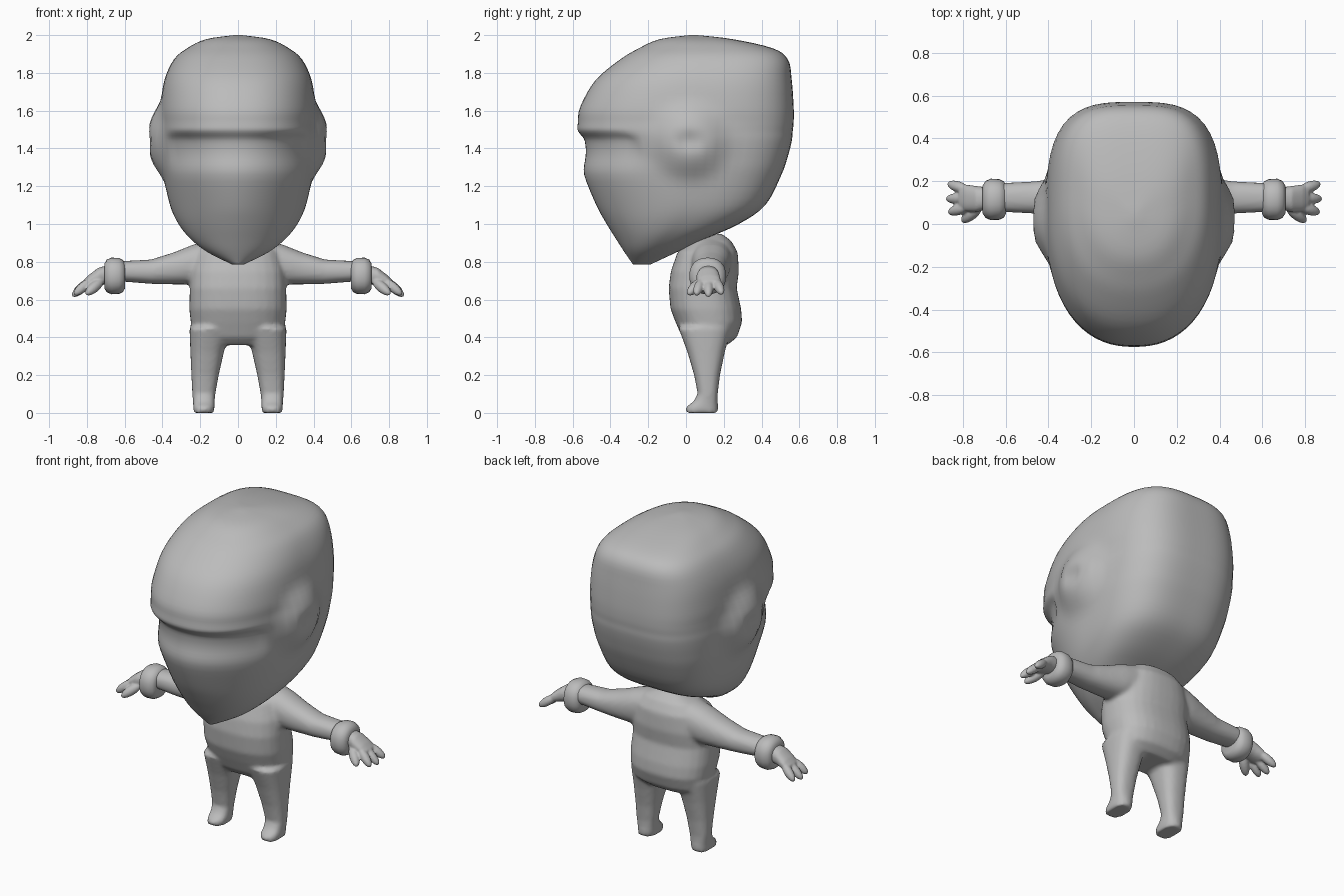
import bpy, bmesh, math
from mathutils import Vector, Matrix

if "Cube" in bpy.data.objects:
    bpy.data.objects.remove(bpy.data.objects["Cube"])

grey = bpy.data.materials.new("plain grey")
grey.use_nodes = True
COLOUR = (0.5, 0.5, 0.5, 1)
grey.diffuse_color = COLOUR
grey.node_tree.nodes["Principled BSDF"].inputs["Base Color"].default_value = COLOUR


def finish(name, bm, voxel=None, smooth=4):
    """Turn a bmesh into a smooth object; a voxel size melts its parts together."""
    bmesh.ops.recalc_face_normals(bm, faces=bm.faces)
    mesh = bpy.data.meshes.new(name)
    bm.to_mesh(mesh)
    bm.free()
    mesh.materials.append(grey)
    for p in mesh.polygons:
        p.use_smooth = True
    obj = bpy.data.objects.new(name, mesh)
    bpy.context.collection.objects.link(obj)
    if voxel:
        melt = obj.modifiers.new("melt", 'REMESH')
        melt.mode = 'VOXEL'
        melt.voxel_size = voxel
        melt.use_smooth_shade = True
        relax = obj.modifiers.new("relax", 'SMOOTH')
        relax.factor = 0.5
        relax.iterations = smooth
    return obj


def skin(bm, rings):
    """Bridge equal rings of points and cap both ends."""
    loops = [[bm.verts.new(p) for p in ring] for ring in rings]
    for a, b in zip(loops, loops[1:]):
        for i in range(len(a)):
            j = (i + 1) % len(a)
            bm.faces.new((a[i], a[j], b[j], b[i]))
    bm.faces.new(loops[0])
    bm.faces.new(loops[-1])


def unit_oval(i, count, power):
    """Point on a unit superellipse, evenly spread by angle."""
    t = math.tau * i / count
    c, s = math.cos(t), math.sin(t)
    r = (abs(c) ** power + abs(s) ** power) ** (-1 / power)
    return c * r, s * r


def tube(bm, sections, along_x=False, side=1, power=2.3, count=24):
    """Loft sections given as (position, a_min, a_max, b_min, b_max)."""
    rings = []
    for pos, a0, a1, b0, b1 in sections:
        ring = []
        for i in range(count):
            u, v = unit_oval(i, count, power)
            a, b = (a0 + a1 + u * (a1 - a0)) / 2, (b0 + b1 + v * (b1 - b0)) / 2
            ring.append((side * pos, a, b) if along_x else (side * a, b, pos))
        rings.append(ring)
    skin(bm, rings)


def smooth_rows(rows, steps):
    """Catmull-Rom interpolation of profile rows."""
    out = []
    for k in range(len(rows) - 1):
        quad = [rows[max(k - 1, 0)], rows[k], rows[k + 1], rows[min(k + 2, len(rows) - 1)]]
        for s in range(steps):
            t = s / steps
            out.append([0.5 * (2 * b + (c - a) * t + (2 * a - 5 * b + 4 * c - d) * t * t
                               + (3 * b - a - 3 * c + d) * t ** 3) for a, b, c, d in zip(*quad)])
    return out + [rows[-1]]


def ramp(lo, hi, v):
    t = min(max((v - lo) / (hi - lo), 0), 1)
    return t * t * (3 - 2 * t)


def head_point(x, y, z, middle):
    """Swell the ears and press in the band below the brow."""
    if abs(x) > 0.3:
        d = math.hypot(y - 0.02, z - 1.44)
        x += math.copysign(0.06 * ramp(0.24, 0.07, d) - 0.02 * ramp(0.07, 0.0, d), x)
    if y < middle:
        band = ramp(1.505, 1.44, z) * ramp(1.24, 1.42, z)
        y += band * (0.032 + 0.25 * x * x) * ramp(0.39, 0.33, abs(x))
    return x, y, z


# Head: height, half width, front, back, front roundness
HEAD = [(2.0, .02, .02, .06, 2), (1.978, .17, -.14, .25, 2.2), (1.93, .27, -.25, .46, 2.3),
        (1.87, .34, -.35, .54, 2.3), (1.76, .39, -.48, .56, 2.3), (1.62, .41, -.56, .57, 2.3),
        (1.54, .41, -.572, .57, 2.3), (1.49, .41, -.575, .565, 2.3), (1.44, .41, -.568, .56, 2.2),
        (1.36, .405, -.555, .54, 2.1), (1.26, .395, -.54, .505, 2), (1.1, .36, -.475, .42, 1.9),
        (1.0, .315, -.42, .28, 1.9), (.92, .25, -.37, .1, 1.9), (.85, .16, -.325, -.05, 2),
        (.785, .03, -.28, -.19, 2)]
bm = bmesh.new()
rings = []
for z, half, front, back, power in smooth_rows(HEAD, 4):
    middle = front + 0.52 * (back - front)
    ring = []
    for i in range(72):
        u, v = unit_oval(i, 72, power if i > 36 else 3.2)
        y = middle + v * (back - middle if v > 0 else middle - front)
        ring.append(head_point(u * half, y, z, middle))
    rings.append(ring)
skin(bm, rings)
finish("head", bm)

# Body: torso, legs with feet, and arms melted into one skin
TORSO = [(.36, .19, .02, .22), (.4, .235, -.02, .27), (.48, .25, -.055, .297),
         (.55, .258, -.082, .292), (.66, .255, -.092, .268), (.75, .25, -.08, .28),
         (.85, .22, -.045, .274), (.91, .16, .03, .24), (.948, .06, .11, .19)]
LEG = [(0, .128, .237, 0, .168), (.03, .124, .237, -.002, .17), (.06, .124, .238, .04, .168),
       (.1, .12, .242, .062, .168), (.2, .102, .247, .043, .18), (.32, .075, .252, .008, .205),
       (.45, .04, .257, -.04, .24)]
ARM = [(.08, .02, .25, .7, .935), (.24, .03, .235, .68, .89), (.34, .04, .218, .68, .85),
       (.46, .048, .2, .683, .812), (.65, .058, .19, .698, .802)]
bm = bmesh.new()
tube(bm, [(z, -w, w, f, b) for z, w, f, b in TORSO], power=2.5, count=32)
for side in (1, -1):
    tube(bm, LEG, side=side, power=2.6)
    tube(bm, ARM, along_x=True, side=side)
finish("body", bm, voxel=0.012, smooth=6)

# Cuffs, and hands with three fingers and a thumb
CUFF = [(.598, .065), (.608, .084), (.63, .095), (.67, .097), (.695, .086), (.708, .065)]
PALM = [(.68, .07, .17, .685, .785), (.74, .055, .178, .672, .768),
        (.79, .06, .185, .66, .73), (.82, .075, .175, .66, .7)]
FINGERS = [((.78, .16, .70), (.865, .188, .635), .026),
           ((.78, .12, .70), (.872, .118, .622), .026),
           ((.78, .08, .70), (.862, .055, .63), .026),
           ((.72, .08, .70), (.80, .015, .632), .028)]
for side, label in ((1, "left"), (-1, "right")):
    bm = bmesh.new()
    tube(bm, [(x, .115 - r, .115 + r, .725 - r, .725 + r) for x, r in CUFF], True, side)
    finish(label + "_cuff", bm)

    bm = bmesh.new()
    tube(bm, PALM, True, side)
    for start, tip, radius in FINGERS:
        a, b = Vector(start), Vector(tip)
        a.x *= side
        b.x *= side
        place = (Matrix.Translation((a + b) / 2)
                 @ (b - a).to_track_quat('Z', 'Y').to_matrix().to_4x4()
                 @ Matrix.Diagonal((radius, radius, (b - a).length / 2 + .008, 1)))
        bmesh.ops.create_uvsphere(bm, u_segments=16, v_segments=10, radius=1, matrix=place)
    finish(label + "_hand", bm, voxel=0.006, smooth=3)
